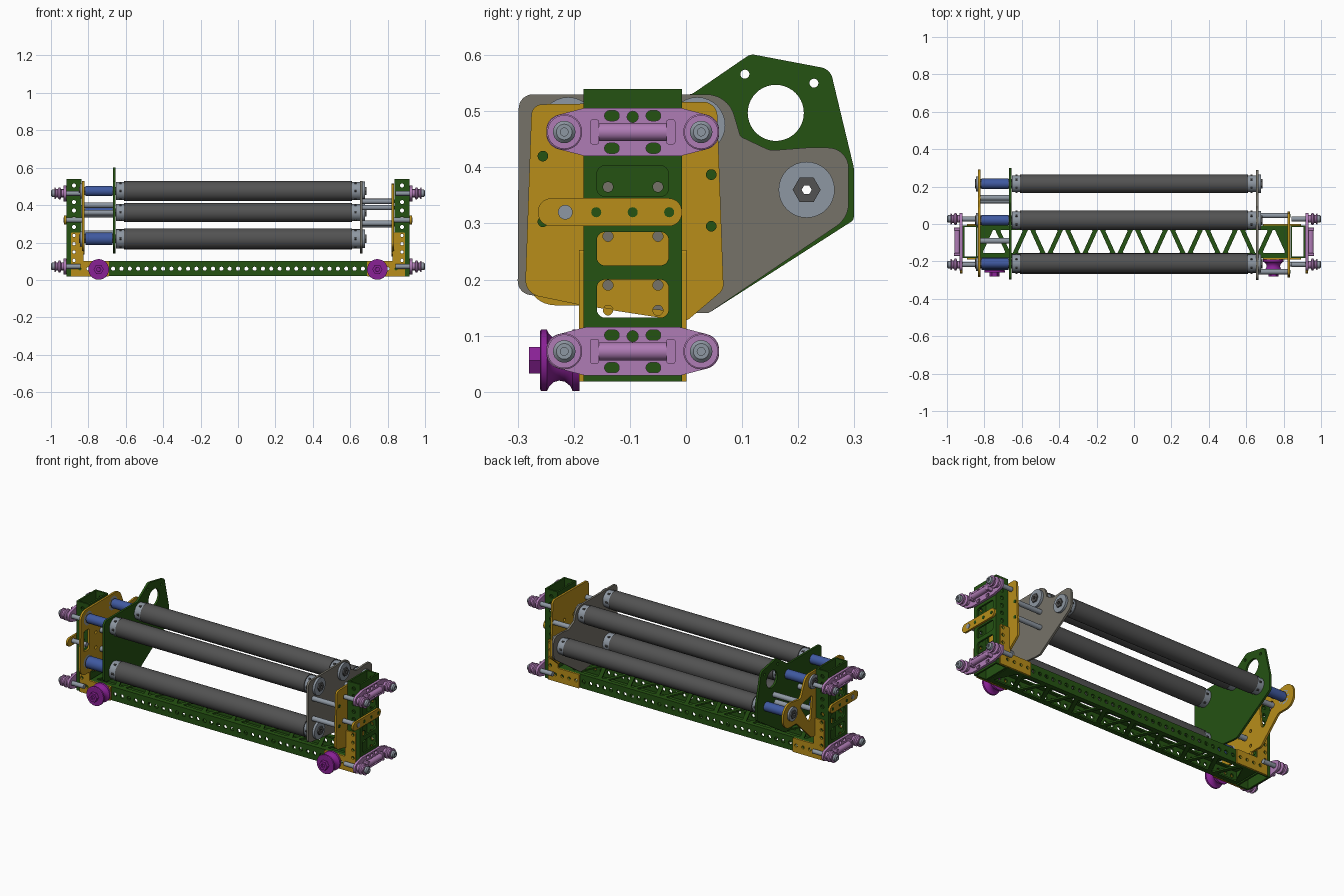
import bpy, bmesh, math
from mathutils import Vector, Matrix

if "Cube" in bpy.data.objects:
    bpy.data.objects.remove(bpy.data.objects["Cube"])

COLOURS = {"green": (.018, .085, .006), "gold": (.48, .27, .01), "mauve": (.43, .2, .46),
           "purple": (.25, .015, .3), "blue": (.05, .1, .35), "rubber": (.085, .085, .085),
           "steel": (.27, .31, .36), "panel": (.18, .17, .14)}
MATS = {}
for key, c in COLOURS.items():
    MATS[key] = bpy.data.materials.new(key)
    MATS[key].diffuse_color = (*c, 1)

# Local z becomes the named axis; outlines are (y,z), (x,z) or (x,y)
BASIS = {"x": Matrix(((0, 0, 1), (1, 0, 0), (0, 1, 0))),
         "y": Matrix(((1, 0, 0), (0, 0, -1), (0, 1, 0))),
         "z": Matrix.Identity(3)}


def add(name, mesh, mat, axis="z", loc=(0, 0, 0)):
    mesh.transform(Matrix.Translation(loc) @ BASIS[axis].to_4x4())
    mesh.materials.clear()
    mesh.materials.append(MATS[mat])
    ob = bpy.data.objects.new(name, mesh)
    bpy.context.collection.objects.link(ob)
    return ob


def rounded(pts):
    """Polygon of (a, b, radius) with filleted corners."""
    out = []
    for i, q in enumerate(pts):
        p, r = Vector(q[:2]), q[2] if len(q) > 2 else 0
        if not r:
            out.append(p)
            continue
        a, b = Vector(pts[i - 1][:2]) - p, Vector(pts[(i + 1) % len(pts)][:2]) - p
        lim = .49 * min(a.length, b.length)
        a.normalize()
        b.normalize()
        half = a.angle(b) / 2
        d = min(r / math.tan(half), lim)
        r = d * math.tan(half)
        c = p + (a + b).normalized() * (r / math.sin(half))
        v, w = (p + a * d - c).normalized(), (p + b * d - c).normalized()
        out += [c + v.slerp(w, k / 8) * r for k in range(9)]
    return out


def rect(a0, b0, a1, b1, r=0):
    return rounded([(a0, b0, r), (a1, b0, r), (a1, b1, r), (a0, b1, r)])


def hole(a, b, r, n=20):
    return [Vector((a + r * math.cos(k * math.tau / n), b + r * math.sin(k * math.tau / n))) for k in range(n)]


def plate(name, outline, holes, axis, pos, thick, mat):
    cu = bpy.data.curves.new(name, "CURVE")
    cu.dimensions, cu.fill_mode, cu.extrude = "2D", "BOTH", thick / 2
    for loop in [outline] + holes:
        sp = cu.splines.new("POLY")
        sp.points.add(len(loop) - 1)
        for q, p in zip(sp.points, loop):
            q.co = (p[0], p[1], 0, 1)
        sp.use_cyclic_u = True
    tmp = bpy.data.objects.new(name + "_outline", cu)
    bpy.context.collection.objects.link(tmp)
    dg = bpy.context.evaluated_depsgraph_get()
    mesh = bpy.data.meshes.new_from_object(tmp.evaluated_get(dg))
    bpy.data.objects.remove(tmp)
    loc = {"x": (pos, 0, 0), "y": (0, pos, 0), "z": (0, 0, pos)}[axis]
    return add(name, mesh, mat, axis, loc)


def lathe(name, prof, axis, loc, mat, bore=0, n=40):
    """Turned part; profile is (distance along axis, radius)."""
    if bore:
        prof = [(prof[0][0], bore)] + prof + [(prof[-1][0], bore)]
    bm = bmesh.new()
    rings = [[bm.verts.new((p.x, p.y, t)) for p in hole(0, 0, r, n)] for t, r in prof]
    for a, b in list(zip(rings, rings[1:])) + ([(rings[-1], rings[0])] if bore else []):
        for k in range(n):
            bm.faces.new((a[k], a[(k + 1) % n], b[(k + 1) % n], b[k]))
    if not bore:
        bm.faces.new(rings[0])
        bm.faces.new(rings[-1])
    bmesh.ops.recalc_face_normals(bm, faces=bm.faces)
    mesh = bpy.data.meshes.new(name)
    bm.to_mesh(mesh)
    bm.free()
    return add(name, mesh, mat, axis, loc)


def rod(name, x0, x1, y, z, r, mat, bore=0, n=32):
    return lathe(name, [(min(x0, x1), r), (max(x0, x1), r)], "x", (0, y, z), mat, bore, n)


Y0, Y1, YC = -.183, -.007, -.095
ROLLERS = {"front_top": (-.21, .475, .053), "front_bottom": (-.212, .22, .056),
           "middle_top": (.02, .475, .053), "rear": (.215, .36, .05)}
bores = [hole(y, z, .022) for y, z, r in ROLLERS.values()]

# Cross beam: drilled walls and trussed top and bottom
for nm, y in (("front", Y0 + .005), ("rear", Y1 - .005)):
    plate("beam_wall_" + nm, rect(-.83, .02, .83, .1), [hole(.0445 * i, .06, .011, 14) for i in range(-18, 19)],
          "y", y, .01, "green")
P = .187
tri = []
for i in range(-8, 9):
    lo, hi = (-.155, -.032) if i % 2 == 0 else (-.032, -.155)
    x = i * P / 2
    tri.append(rounded([(x - .062, lo, .006), (x + .062, lo, .006), (x + .006, hi, .004), (x - .006, hi, .004)]))
for nm, z in (("bottom", .0245), ("top", .0955)):
    plate("beam_truss_" + nm, rect(-.83, Y0 + .01, .83, Y1 - .01), tri, "z", z, .009, "green")

# Rollers with hubs, hollow hex shafts and end bearings
for nm, (y, z, r) in ROLLERS.items():
    rod(nm + "_roller", -.61, .61, y, z, r, "rubber", .03, 48)
    for s in (-1, 1):
        rod(nm + "_hub", s * .605, s * .652, y, z, r - .005, "steel", .012, 40)
        for k in range(6):
            a = k * math.tau / 6
            rod(nm + "_hub_pin", s * .622, s * .634, y + (r - .006) * math.cos(a), z + (r - .006) * math.sin(a),
                .006, "rubber", n=10)
    rod(nm + "_shaft", -.85, .686, y, z, .025, "rubber", .009, 6)
    rod(nm + "_bearing_right", .664, .678, y, z, .05, "steel", .012)
    rod(nm + "_bearing_left", -.845, -.822, y, z, .04, "steel", .012)
    rod(nm + "_blue_spacer", -.815, -.672, y, z, .034 if nm == "front_bottom" else .027, "blue", .012)

# Roller carrier plates
plate("right_carrier", rounded([(-.298, .53, .025), (.075, .53, .075), (.097, .455, .01), (.15, .43, .03),
      (.215, .435, .03), (.29, .435, .074), (.29, .31, .05), (.04, .14, .02), (.0, .14, .02), (-.3, .175, .025)]),
      bores, "x", .659, .012, "panel")
plate("left_carrier", rounded([(-.298, .53, .025), (.01, .53, .02), (.115, .602, .02), (.257, .575, .025),
      (.299, .4, .02), (.299, .306, .01), (.04, .14, .02), (0, .14, .02), (-.298, .175, .025)]),
      bores + [hole(.16, .497, .05, 40), hole(.105, .566, .008), hole(.228, .55, .008)], "x", -.662, .012, "green")
bolts = [hole(y, z, .009) for y in (-.139, -.05) for z in (.145, .19, .277, .365)]
plate("right_side_plate", rounded([(-.275, .512, .02), (.055, .517, .025), (.067, .182, .02), (0, .125, .02),
      (-.19, .155, .02), (-.287, .175, .03)]), bolts, "x", .828, .012, "gold")
plate("left_side_plate", rounded([(-.275, .53, .05), (.08, .53, .055), (.13, .415, .02), (.292, .435, .075),
      (.292, .285, .07), (.17, .285, .03), (.03, .15, .03), (-.285, .155, .05)]),
      bores + bolts + [rounded([(.02, .40, .015), (.14, .375, .015), (.04, .23, .015)]),
                       rounded([(-.25, .41, .01), (-.2, .41, .01), (-.2, .29, .01), (-.25, .29, .01)])],
      "x", -.828, .012, "gold")

# Standoffs between plates
for y, z in ((-.255, .42), (-.255, .303), (.045, .387), (.045, .295)):
    rod("right_standoff", .663, .824, y, z, .014, "steel")
    rod("right_standoff_bolt", .824, .837, y, z, .0095, "green", n=20)
for y, z in ((.14, .4), (.125, .35), (-.09, .36), (-.09, .25)):
    rod("left_standoff", -.824, -.665, y, z, .015, "steel")

for s, nm in ((1, "right_"), (-1, "left_")):
    def prism(name, outline, holes, axis, pos, t, mat):
        if axis == "x":
            pos *= s
        else:
            outline, holes = [(s * a, b) for a, b in outline], [[(s * a, b) for a, b in h] for h in holes]
        plate(nm + name, outline, holes, axis, pos, t, mat)

    # Upright box tube
    for y in (Y0 + .005, Y1 - .005):
        prism("upright_wall", rect(.836, .018, .917, .54), [hole(.877, .06 + .0445 * i, .011, 14) for i in range(11)],
              "y", y, .01, "green")
    windows = [rect(YC - .064, a, YC + .064, b, .015) for a, b in ((.132, .2), (.225, .285), (.348, .403))]
    slots = [rect(YC + dy - .013, zc + dz - .009, YC + dy + .013, zc + dz + .009, .0085)
             for zc in (.463, .072) for dy in (-.037, .037) for dz in (-.029, .029)]
    prism("upright_outer", rect(Y0 + .01, .018, Y1 - .01, .54), windows, "x", .912, .01, "green")
    prism("upright_inner", rect(Y0 + .01, .018, Y1 - .01, .54), windows[:2] + bolts[3::4], "x", .841, .01, "green")

    # Gold corner gussets, front and rear
    for y in (-.187, -.003):
        prism("gusset", rounded([(.69, .018, .006), (.893, .018), (.893, .253, .006), (.826, .253, .006),
              (.826, .1, .004), (.69, .1, .006)]),
              [hole(.712 + .0445 * i, .06, .009, 14) for i in range(4)] +
              [hole(.877, .06 + .0445 * i, .009, 14) for i in range(1, 5)], "y", y, .008, "gold")

    # Gold tie bar with its cross pin
    prism("tie_bar", rect(-.264, .295, -.007, .345, .0245), [], "x", .923, .012, "gold")
    for y in (-.16, -.095, -.03):
        rod(nm + "tie_bolt", s * .91, s * .931, y, .32, .009, "green", n=16)
    rod(nm + "tie_pin", s * .826, s * .932, -.215, .32, .013, "steel")

    # Mauve guide brackets with two guide wheels each
    for zc in (.463, .072):
        prism("guide_bracket", rounded([(YC + a * u, zc + b, r) for a, b, u, r in (
              (.085, .043, -1, .01), (.085, .043, 1, .01), (.154, .025, 1, .028), (.154, -.025, 1, .028),
              (.085, -.043, 1, .01), (.085, -.043, -1, .01), (.154, -.025, -1, .028), (.154, .025, -1, .028))]),
              [h for h in slots if abs(h[0][1] - zc) < .06] + [hole(YC, zc + .027, .01)],
              "x", .925, .014, "mauve")
        lathe(nm + "guide_bar", [(-.066, .016), (.066, .016)], "y", (s * .945, YC, zc), "mauve")
        for u in (-1, 1):
            prism("guide_bar_block", rect(YC + u * .068 - .008, zc - .022, YC + u * .068 + .008, zc + .022, .004),
                  [], "x", .946, .032, "mauve")
            y = YC + u * .122
            lathe(nm + "guide_wheel", [(s * t, r) for t, r in ((.93, .02), (.945, .02), (.95, .032), (.958, .032),
                  (.964, .022), (.972, .022), (.976, .03), (.982, .03))], "x", (0, y, zc), "mauve", .008)
            rod(nm + "guide_axle", s * .842, s * .94, y, zc, .013, "steel")
            lathe(nm + "guide_bolt", [(s * .975, .02), (s * .994, .02), (s * 1.0, .014)], "x", (0, y, zc),
                  "steel", .007, 24)

    # Purple spool wheel on the front of the beam
    at = (s * .745, -.19, .056)
    lathe(nm + "spool_wheel", [(.0, .055), (.012, .055), (.016, .046), (.026, .038), (.036, .036), (.046, .039),
          (.054, .047), (.058, .055), (.068, .055), (.07, .052)], "y", at, "purple", .01, 48)
    lathe(nm + "spool_nut", [(.066, .027), (.09, .027)], "y", at, "purple", .012, 6)
    lathe(nm + "spool_bolt", [(-.012, .0105), (.08, .0105)], "y", at, "purple", n=24)

bpy.ops.object.select_all(action="SELECT")
bpy.context.view_layer.objects.active = bpy.context.selected_objects[0]
bpy.ops.object.shade_smooth_by_angle(angle=math.radians(30))

for m in bpy.data.materials:
    if m.users and not m.is_grease_pencil:
        m.use_nodes = True
        m.node_tree.nodes["Principled BSDF"].inputs["Base Color"].default_value = m.diffuse_color
